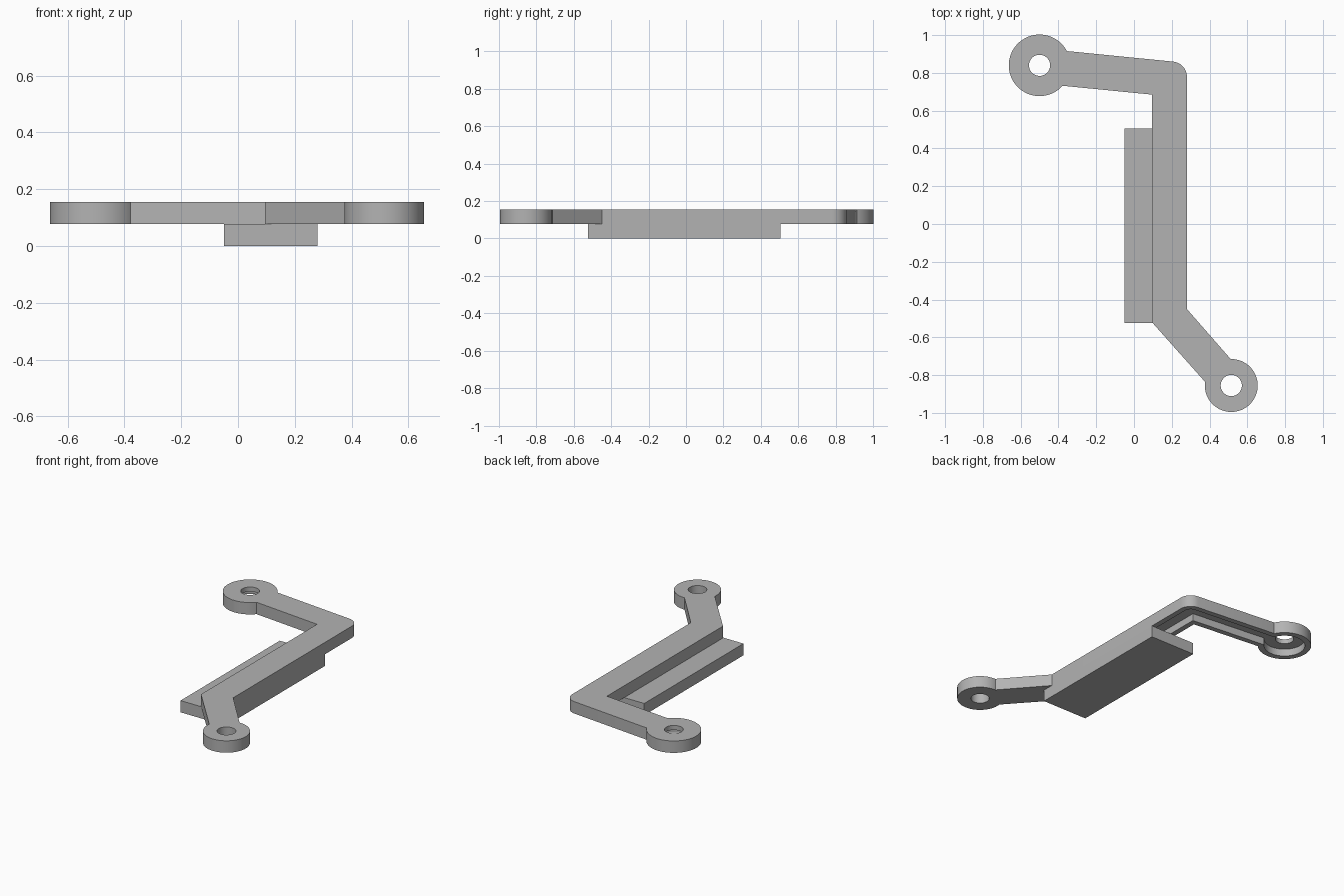
import bpy, bmesh
from math import sin, cos, pi

if "Cube" in bpy.data.objects:
    bpy.data.objects.remove(bpy.data.objects["Cube"])

grey = bpy.data.materials.new("plain grey")
grey.use_nodes = True
grey.diffuse_color = (0.45, 0.45, 0.45, 1)
grey.node_tree.nodes["Principled BSDF"].inputs["Base Color"].default_value = grey.diffuse_color

BASE, TOP, CEILING = 0.077, 0.155, 0.125
BIG, SMALL = (-0.5, 0.84), (0.515, -0.855)


def arc(centre, radius, start, end, steps):
    angles = [start + (end - start) * i / steps for i in range(steps + 1)]
    return [(centre[0] + radius * cos(a), centre[1] + radius * sin(a)) for a in angles]


def circle(centre, radius):
    return arc(centre, radius, 0, 2 * pi, 64)[:-1]


def prism(name, outline, low, high):
    """Extrude a flat outline between two heights."""
    bm = bmesh.new()
    face = bm.faces.new([bm.verts.new((x, y, low)) for x, y in outline])
    grown = bmesh.ops.extrude_face_region(bm, geom=[face])["geom"]
    for v in grown:
        if isinstance(v, bmesh.types.BMVert):
            v.co.z = high
    bmesh.ops.recalc_face_normals(bm, faces=bm.faces)
    mesh = bpy.data.meshes.new(name)
    bm.to_mesh(mesh)
    bm.free()
    mesh.materials.append(grey)
    obj = bpy.data.objects.new(name, mesh)
    bpy.context.collection.objects.link(obj)
    return obj


def combine(target, tool, operation):
    tool.hide_render = True
    mod = target.modifiers.new(operation.lower(), "BOOLEAN")
    mod.operation, mod.solver, mod.object = operation, "EXACT", tool
    bpy.context.view_layer.objects.active = target
    bpy.ops.object.modifier_apply(modifier=mod.name)
    bpy.data.objects.remove(tool)


# Bent arm with a rounded outer corner, and a round lug at each end
bend = arc((0.2, 0.78), 0.08, 0, 0.47 * pi, 12)
arm_outline = [SMALL, (0.51, -0.713), (0.28, -0.45)] + bend + [
    (-0.35, 0.915), (-0.45, 0.9), (-0.45, 0.739), (0.095, 0.685), (0.095, -0.52), (0.38, -0.84)]
arm = prism("bent_arm", arm_outline, BASE, TOP)
combine(arm, prism("big_lug", circle(BIG, 0.163), BASE, TOP), "UNION")
combine(arm, prism("small_lug", circle(SMALL, 0.14), BASE, TOP), "UNION")

# Channel under the back of the arm, opening into a pocket under the big lug
inner_bend = arc((0.2, 0.78), 0.045, 0, 0.47 * pi, 10)
channel = [(0.13, -0.4), (0.245, -0.4)] + inner_bend + [BIG[:1] + (0.892,), (-0.5, 0.779), (0.13, 0.717)]
combine(arm, prism("channel_cutter", channel, 0, CEILING), "DIFFERENCE")
combine(arm, prism("pocket_cutter", circle(BIG, 0.125), 0, CEILING), "DIFFERENCE")

# Screw holes
for centre in (BIG, SMALL):
    combine(arm, prism("hole_cutter", circle(centre, 0.056), -1, 1), "DIFFERENCE")

# Flat plate below the straight run
plate = prism("base_plate", [(-0.05, -0.525), (0.28, -0.525), (0.28, 0.505), (-0.05, 0.505)], 0, BASE)

bpy.ops.object.select_all(action="DESELECT")
arm.select_set(True)
bpy.context.view_layer.objects.active = arm
bpy.ops.object.shade_smooth_by_angle(angle=0.5)
